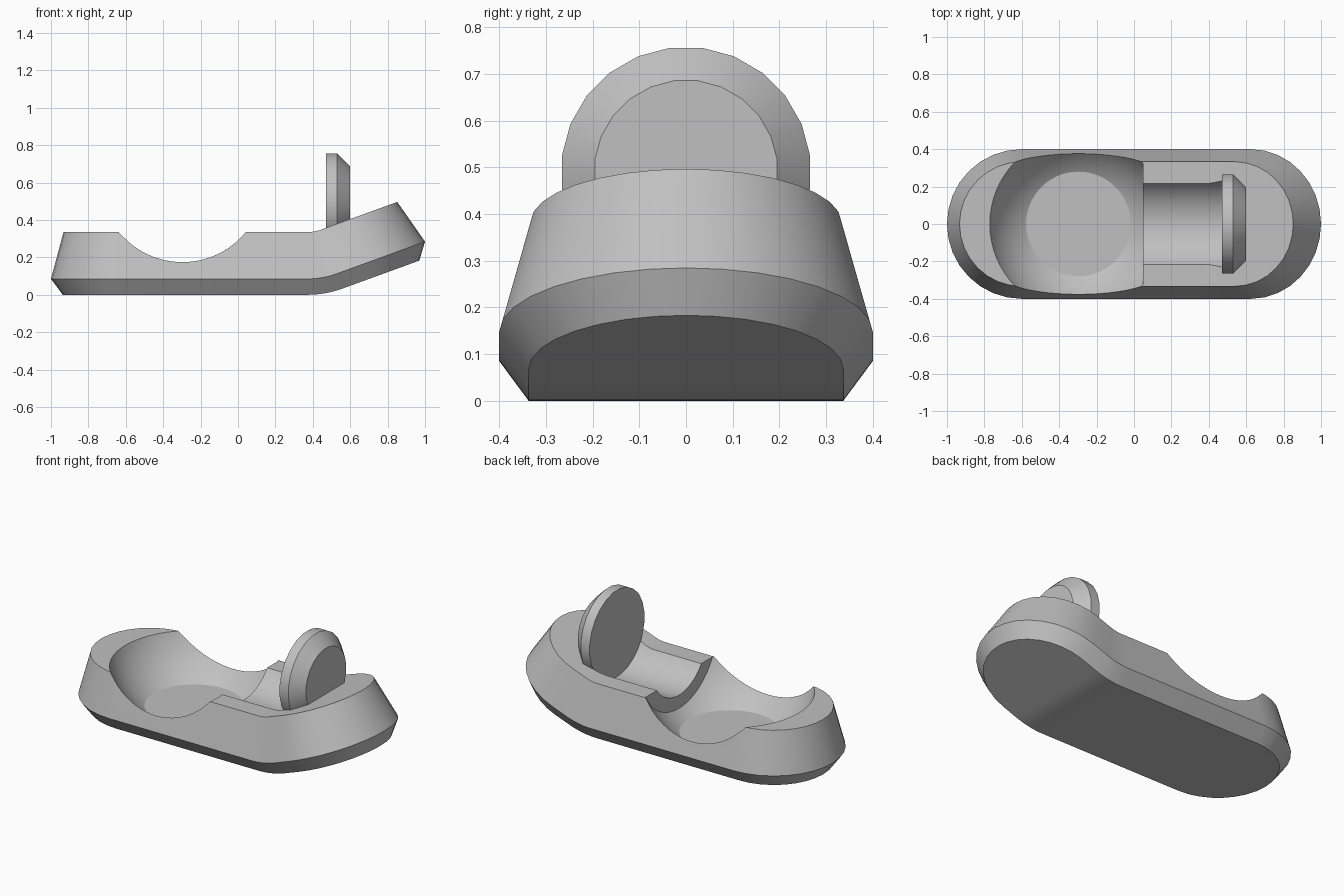
import bpy, bmesh
from math import sin, cos, pi, radians

cube = bpy.data.objects.get("Cube")
if cube:
    bpy.data.objects.remove(cube, do_unlink=True)

grey = bpy.data.materials.new("plain_grey")
grey.use_nodes = True
GREY = (0.53, 0.53, 0.53, 1)
grey.diffuse_color = GREY
grey.node_tree.nodes["Principled BSDF"].inputs["Base Color"].default_value = GREY


def make_object(name, bm):
    bmesh.ops.recalc_face_normals(bm, faces=bm.faces)
    mesh = bpy.data.meshes.new(name)
    bm.to_mesh(mesh)
    bm.free()
    mesh.materials.append(grey)
    obj = bpy.data.objects.new(name, mesh)
    bpy.context.collection.objects.link(obj)
    return obj


def activate(obj):
    bpy.ops.object.select_all(action='DESELECT')
    obj.select_set(True)
    bpy.context.view_layer.objects.active = obj


def smooth(obj):
    activate(obj)
    bpy.ops.object.shade_smooth_by_angle(angle=radians(30))


def turned_along_x(name, profile, sides, z):
    """Solid of rings (x, radius) around a horizontal axis at height z."""
    bm = bmesh.new()
    rings = []
    for x, r in profile:
        angles = [2 * pi * (i + 0.5) / sides for i in range(sides)]
        rings.append([bm.verts.new((x, r * cos(a), z + r * sin(a))) for a in angles])
    for a, b in zip(rings, rings[1:]):
        for i in range(sides):
            j = (i + 1) % sides
            bm.faces.new((a[i], a[j], b[j], b[i]))
    bm.faces.new(rings[0])
    bm.faces.new(rings[-1])
    return make_object(name, bm)


# Base: rounded slab with chamfered sides, one end bent upward
BEND_START, BEND_RADIUS, BEND = 0.37, 0.55, radians(20)
BEND_LENGTH = BEND_RADIUS * BEND
LEFT_END, RIGHT_END, STEPS = -0.6, 0.663, 8


def bend(x, y, z):
    if x <= BEND_START:
        return x, y, z
    a = min((x - BEND_START) / BEND_RADIUS, BEND)
    rest = max(x - BEND_START - BEND_LENGTH, 0)
    r = BEND_RADIUS - z
    return (BEND_START + r * sin(a) + rest * cos(a), y,
            BEND_RADIUS - r * cos(a) + rest * sin(a))


def stations(r):
    """Positions (x, half width) along the rounded outline."""
    arc = [(r * cos(t), r * sin(t)) for t in (pi / 2 * i / STEPS for i in range(STEPS + 1))]
    left = [(LEFT_END - c, s) for c, s in arc]
    middle = [(BEND_START + BEND_LENGTH * i / STEPS, r) for i in range(STEPS + 1)]
    right = [(RIGHT_END + c, s) for c, s in reversed(arc)]
    return left + middle + right


bm = bmesh.new()
levels = []
for radius, z in ((0.337, 0), (0.4, 0.085), (0.333, 0.335)):
    levels.append([[bm.verts.new(bend(x, side * w, z)) for x, w in stations(radius)]
                   for side in (-1, 1)])
strips = [(low[s], high[s]) for low, high in zip(levels, levels[1:]) for s in (0, 1)]
strips += [tuple(levels[0]), tuple(levels[-1])]
for a, b in strips:
    for i in range(len(a) - 1):
        bm.faces.new((a[i], a[i + 1], b[i + 1], b[i]))
bmesh.ops.remove_doubles(bm, verts=bm.verts, dist=0.0005)
base = make_object("base", bm)

# Bowl cutter: sphere with a flat floor and a flat wall
bm = bmesh.new()
bmesh.ops.create_uvsphere(bm, u_segments=64, v_segments=48, radius=0.508)
bmesh.ops.translate(bm, verts=bm.verts, vec=(-0.297, 0, 0.516))
for point, normal in (((0, 0, 0.092), (0, 0, -1)), ((0.047, 0, 0), (1, 0, 0))):
    cut = bmesh.ops.bisect_plane(bm, geom=bm.verts[:] + bm.edges[:] + bm.faces[:],
                                 plane_co=point, plane_no=normal, clear_outer=True)
    rim = [e for e in cut["geom_cut"] if isinstance(e, bmesh.types.BMEdge)]
    bmesh.ops.contextual_create(bm, geom=rim)
bowl_cutter = make_object("bowl_cutter", bm)

# Groove cutter: round channel from the bowl to the upright disc
AXIS_Z = 0.49
groove_cutter = turned_along_x("groove_cutter", [(-0.1, 0.266), (0.5, 0.266)], 48, AXIS_Z)

for cutter in (bowl_cutter, groove_cutter):
    cutter.hide_render = True
    activate(base)
    mod = base.modifiers.new("cut", 'BOOLEAN')
    mod.operation = 'DIFFERENCE'
    mod.solver = 'EXACT'
    mod.object = cutter
    bpy.ops.object.modifier_apply(modifier=mod.name)
    bpy.data.objects.remove(cutter, do_unlink=True)
smooth(base)

# Upright disc with a chamfered outer face
disc = turned_along_x("upright_disc", [(0.47, 0.268), (0.53, 0.268), (0.6, 0.197)], 24, AXIS_Z)
smooth(disc)
